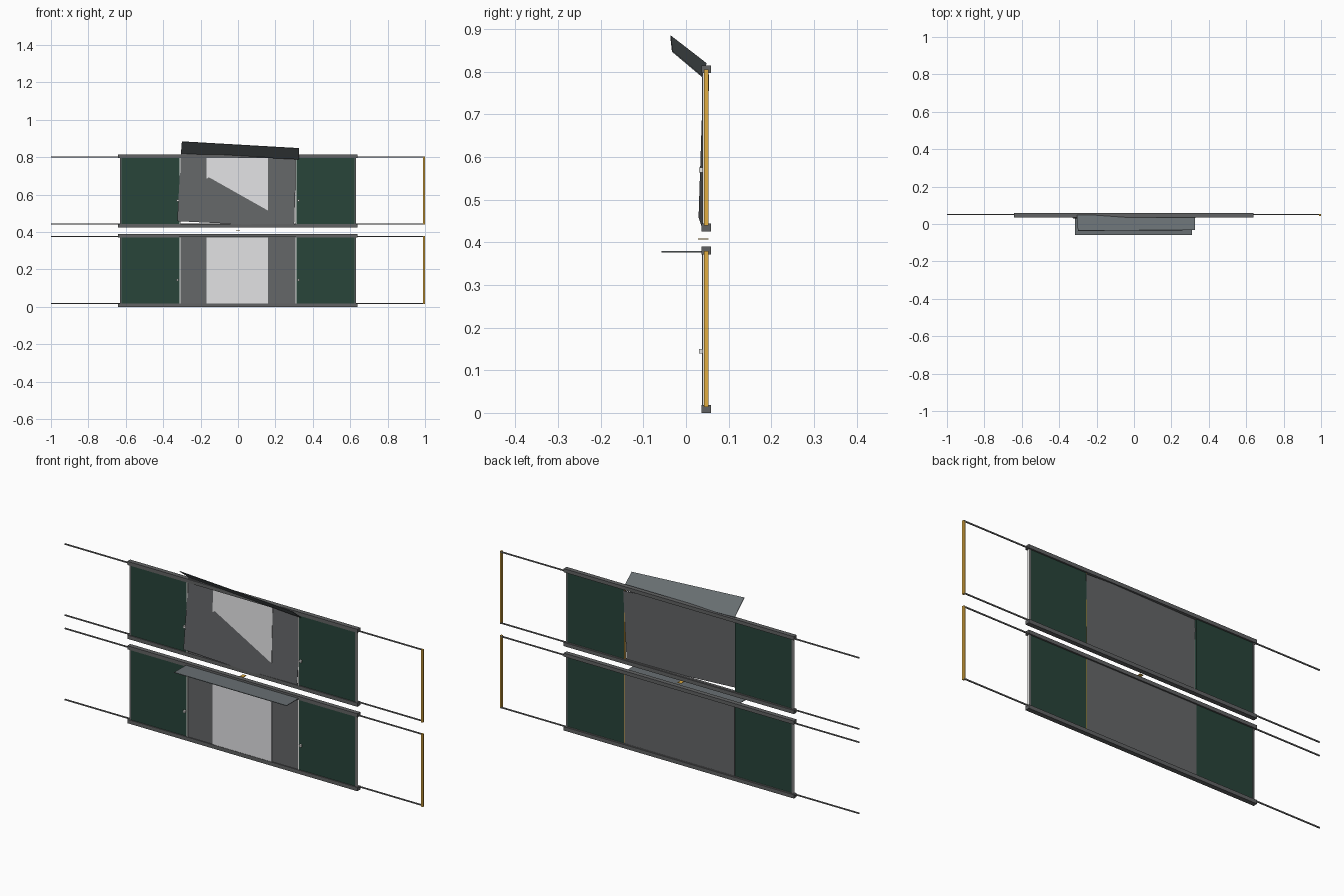
import bpy, bmesh
from mathutils import Vector

if "Cube" in bpy.data.objects:
    bpy.data.objects.remove(bpy.data.objects["Cube"])


def material(name, rgb):
    m = bpy.data.materials.new(name)
    m.diffuse_color = (*rgb, 1)
    m.use_nodes = True
    m.node_tree.nodes["Principled BSDF"].inputs["Base Color"].default_value = m.diffuse_color
    return m


GREY = material("panel grey", (0.130, 0.135, 0.140))
RAIL = material("rail grey", (0.120, 0.123, 0.126))
ROD = material("rod grey", (0.18, 0.18, 0.18))
FLAP = material("blue grey", (0.138, 0.158, 0.168))
LIGHT = material("light grey", (0.76, 0.76, 0.775))
GREEN = material("dark green", (0.021, 0.058, 0.042))
GOLD = material("ochre", (0.75, 0.42, 0.055))
WHITE = material("off white", (0.95, 0.95, 0.93))


def finish(name, bm, mat):
    bmesh.ops.recalc_face_normals(bm, faces=bm.faces)
    me = bpy.data.meshes.new(name)
    bm.to_mesh(me)
    bm.free()
    me.materials.append(mat)
    ob = bpy.data.objects.new(name, me)
    bpy.context.collection.objects.link(ob)
    return ob


def box(name, x, y, z, mat):
    bm = bmesh.new()
    bmesh.ops.create_cube(bm, size=1)
    for v in bm.verts:
        v.co = Vector([(r[0] + r[1]) / 2 + c * (r[1] - r[0])
                       for r, c in zip((x, y, z), v.co)])
    return finish(name, bm, mat)


def plate(name, pts, offset, mat):
    """Thin polygon plate, extruded by the offset vector."""
    bm = bmesh.new()
    face = bm.faces.new([bm.verts.new(p) for p in pts])
    ext = bmesh.ops.extrude_face_region(bm, geom=[face], use_keep_orig=True)
    moved = [g for g in ext["geom"] if isinstance(g, bmesh.types.BMVert)]
    bmesh.ops.translate(bm, verts=moved, vec=offset)
    return finish(name, bm, mat)


# Parts shared by the two sliding window units
for level, z in (("lower", 0.0), ("upper", 0.425)):
    for part, z0, z1, rod in (("bottom", 0.0, 0.019, 0.018),
                              ("top", 0.372, 0.390, 0.376)):
        box(f"{level}_{part}_rail", (-0.642, 0.640), (0.036, 0.059),
            (z + z0, z + z1), RAIL)
        box(f"{level}_{part}_track_rod", (-1, 0.998), (0.048, 0.053),
            (z + rod - 0.003, z + rod + 0.003), ROD)
    box(f"{level}_end_post", (0.990, 1.0), (0.042, 0.053),
        (z + 0.014, z + 0.380), GOLD)

    for side, s in (("left", -1), ("right", 1)):
        def span(a, b):
            return tuple(sorted((s * a, s * b)))
        box(f"{level}_{side}_shutter", span(0.309, 0.624), (0.041, 0.051),
            (z + 0.017, z + 0.374), GREEN)
        box(f"{level}_{side}_outer_stile", span(0.624, 0.630), (0.039, 0.053),
            (z + 0.017, z + 0.374), GREY)
        # Pale end cap, and pale trim beside the centre panel
        box(f"{level}_{side}_end_cap", span(0.630, 0.632), (0.0395, 0.0525),
            (z + 0.017, z + 0.374), WHITE)
        box(f"{level}_{side}_inner_trim", span(0.3072, 0.3125), (0.038, 0.041),
            (z + 0.017, z + 0.374), WHITE)
        box(f"{level}_{side}_handle", span(0.318, 0.329), (0.031, 0.042),
            (z + 0.139, z + 0.150), WHITE)
    box(f"{level}_closing_strip", (0.3072, 0.309), (0.042, 0.0505),
        (z + 0.017, z + 0.374), GOLD)

# Lower unit: straight centre panel and shelf
box("lower_centre_panel", (-0.307, 0.307), (0.041, 0.0515), (0.017, 0.374), GREY)
box("lower_centre_inset", (-0.168, 0.160), (0.038, 0.041), (0.019, 0.372), LIGHT)
box("lower_shelf", (-0.315, 0.311), (-0.058, 0.037), (0.3765, 0.3795), FLAP)


# Upper unit: bent centre panel lying on a sloping plane
def on_panel(x, z, lift=0.0):
    return (x, 0.040 + 0.018 * (x - 0.005) + 0.032 * (z - 0.603) - lift, z)


plate("upper_centre_panel",
      [on_panel(*p) for p in ((-0.305, 0.820), (-0.325, 0.458),
                              (0.300, 0.428), (0.312, 0.790))],
      (0, 0.003, 0), GREY)
plate("upper_centre_inset",
      [on_panel(*p, 0.002) for p in ((-0.168, 0.799), (-0.168, 0.685),
                                     (-0.156, 0.693), (0.160, 0.515),
                                     (0.160, 0.799))],
      (0, 0.002, 0), LIGHT)

# Raised awning flap
plate("upper_awning",
      [(-0.305, 0.047, 0.818), (0.325, 0.037, 0.788),
       (0.325, -0.033, 0.847), (-0.300, -0.037, 0.883)],
      (0, 0.0015, 0.002), FLAP)

# Small catch between the units
box("middle_catch", (-0.010, 0.010), (0.028, 0.053), (0.4065, 0.4085), GOLD)
